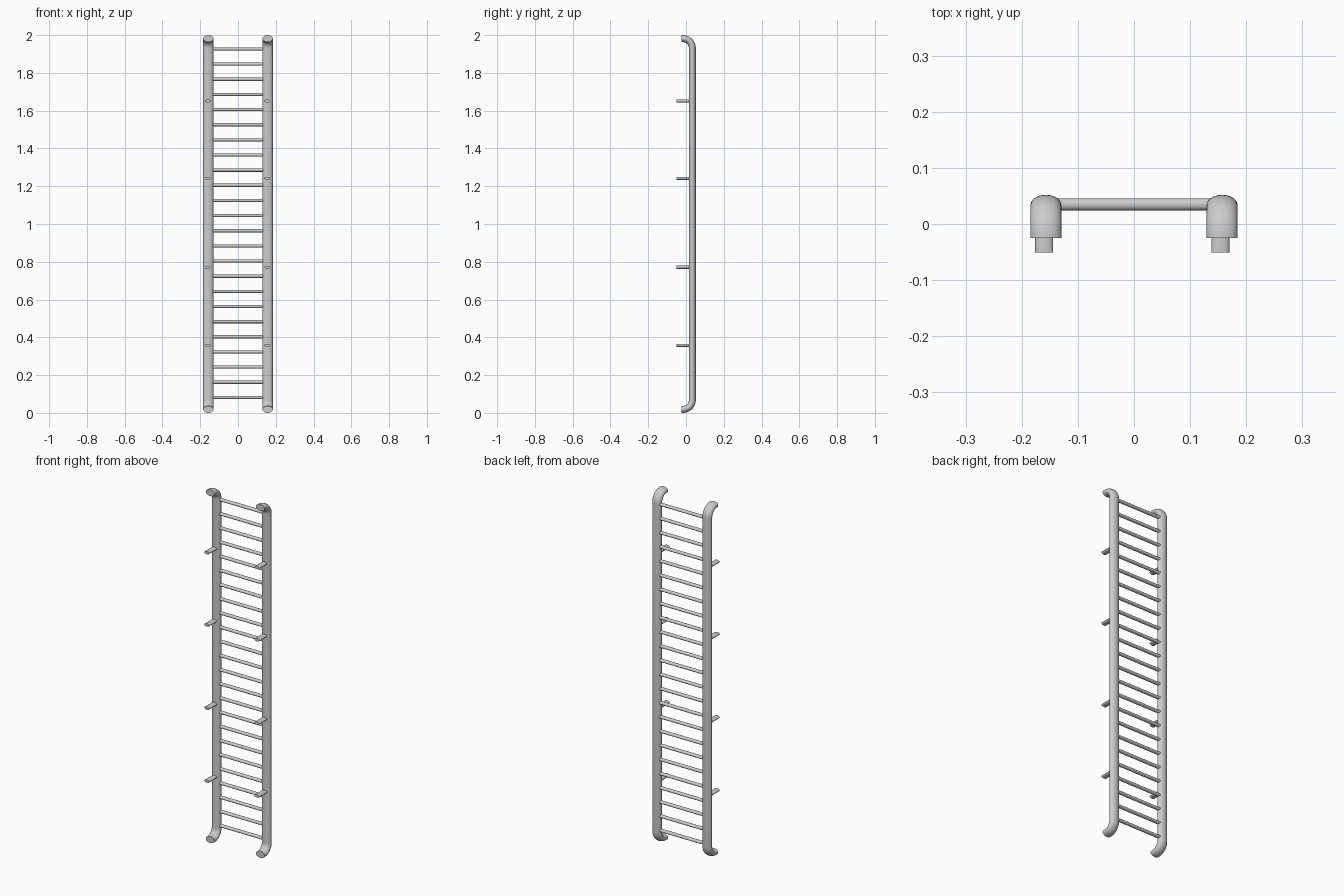
import bpy, bmesh, math
from mathutils import Vector

if "Cube" in bpy.data.objects:
    bpy.data.objects.remove(bpy.data.objects["Cube"])

RAIL_X, RAIL_Y = 0.157, 0.0335
RAIL_RX, RAIL_RY = 0.0275, 0.0185
BEND = 0.05


def sweep(name, path, axis, r_axis, r_other, sides):
    """Sweep an ellipse along a planar path; axis is the path plane's normal."""
    bm = bmesh.new()
    axis = Vector(axis)
    path = [Vector(p) for p in path]
    rings = []
    for i, p in enumerate(path):
        tangent = (path[min(i + 1, len(path) - 1)] - path[max(i - 1, 0)]).normalized()
        other = tangent.cross(axis).normalized()
        rings.append([bm.verts.new(p + axis * (r_axis * math.cos(t)) + other * (r_other * math.sin(t)))
                      for t in (2 * math.pi * k / sides for k in range(sides))])
    for a, b in zip(rings, rings[1:]):
        for k in range(sides):
            n = (k + 1) % sides
            bm.faces.new((a[k], a[n], b[n], b[k]))
    bm.faces.new(rings[0])
    bm.faces.new(rings[-1])
    bmesh.ops.recalc_face_normals(bm, faces=bm.faces)
    mesh = bpy.data.meshes.new(name)
    bm.to_mesh(mesh)
    bm.free()
    obj = bpy.data.objects.new(name, mesh)
    bpy.context.collection.objects.link(obj)
    bpy.ops.object.select_all(action='DESELECT')
    bpy.context.view_layer.objects.active = obj
    obj.select_set(True)
    bpy.ops.object.shade_smooth_by_angle(angle=math.radians(40))
    return obj


# Rail path: both ends turn forward towards the wall
half = [(-0.025, 2 - RAIL_RY)]
for i in range(11):
    a = math.pi / 2 * (1 - i / 10)
    half.append((RAIL_Y - BEND + BEND * math.cos(a),
                 2 - RAIL_RY - BEND + BEND * math.sin(a)))
profile = half + [(y, 2 - z) for y, z in reversed(half)]

for side, label in ((-1, "left"), (1, "right")):
    x = side * RAIL_X
    # Oval side rails
    sweep(f"{label}_rail", [(x, y, z) for y, z in profile], (1, 0, 0), RAIL_RX, RAIL_RY, 32)
    # Flat oval mounting pegs
    px = x - 0.003
    for i, z in enumerate((0.358, 0.771, 1.242, 1.651)):
        sweep(f"{label}_peg_{i + 1}", [(px, -0.051, z), (px, RAIL_Y, z)], (1, 0, 0), 0.016, 0.008, 24)

# Horizontal rungs
for i in range(24):
    z = 0.082 + i * 0.0802
    sweep(f"rung_{i + 1}", [(-RAIL_X, 0.035, z), (RAIL_X, 0.035, z)], (0, 1, 0), 0.0105, 0.0085, 20)
